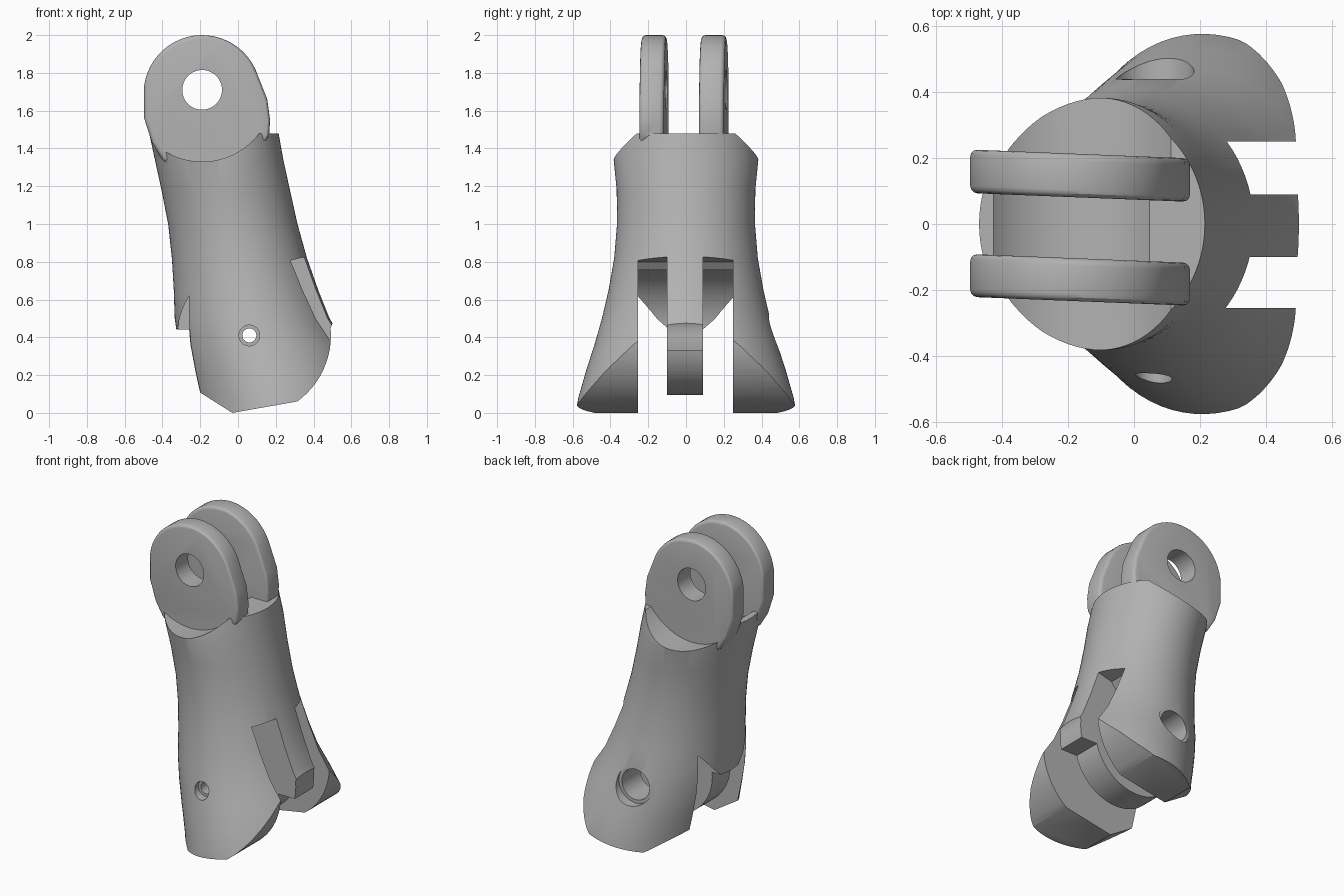
import bpy, bmesh, math

cube = bpy.data.objects.get("Cube")
if cube:
    bpy.data.objects.remove(cube, do_unlink=True)

grey = bpy.data.materials.new("neutral grey")
grey.use_nodes = True
colour = (0.45, 0.45, 0.45, 1)
grey.diffuse_color = colour
grey.node_tree.nodes["Principled BSDF"].inputs["Base Color"].default_value = colour

LOW = (0.06, 0.41)     # lower pin axis (x, z)
TOP = (-0.19, 1.71)    # upper pin axis (x, z)
SKEW = -0.04           # slight turn of the upper fork


def make(name, bm):
    bmesh.ops.recalc_face_normals(bm, faces=bm.faces)
    mesh = bpy.data.meshes.new(name)
    bm.to_mesh(mesh)
    bm.free()
    mesh.materials.append(grey)
    obj = bpy.data.objects.new(name, mesh)
    bpy.context.collection.objects.link(obj)
    return obj


def plate(name, outline, y0, y1, skew=0):
    """Extrude an x-z outline along y, optionally skewed in plan."""
    bm = bmesh.new()
    face = bm.faces.new([bm.verts.new((x, y0 + skew * (x + 0.15), z)) for x, z in outline])
    new = bmesh.ops.extrude_face_region(bm, geom=[face])["geom"]
    bmesh.ops.translate(bm, vec=(0, y1 - y0, 0),
                        verts=[v for v in new if isinstance(v, bmesh.types.BMVert)])
    return make(name, bm)


def arc(centre, r, a0, a1, n):
    angles = [math.radians(a0 + (a1 - a0) * i / n) for i in range(n + 1)]
    return [(centre[0] + r * math.cos(a), centre[1] + r * math.sin(a)) for a in angles]


def rod(name, centre, r, y0, y1, n=64, skew=0):
    return plate(name, arc(centre, r, 0, 360, n)[:-1], y0, y1, skew)


def apply(obj, mod):
    bpy.context.view_layer.objects.active = obj
    bpy.ops.object.modifier_apply(modifier=mod.name)


def combine(obj, other, operation):
    mod = obj.modifiers.new("combine", "BOOLEAN")
    mod.operation = operation
    mod.solver = "EXACT"
    mod.object = other
    apply(obj, mod)
    bpy.data.objects.remove(other, do_unlink=True)


# Flaring elliptical body: z, rear x, front x, half width
sections = [
    (-0.03, -0.22, 0.67, 0.59), (0.08, -0.24, 0.67, 0.57),
    (0.22, -0.28, 0.635, 0.53), (0.36, -0.315, 0.57, 0.485),
    (0.50, -0.335, 0.485, 0.445), (0.65, -0.34, 0.425, 0.41),
    (0.82, -0.35, 0.365, 0.38), (1.0, -0.37, 0.315, 0.365),
    (1.18, -0.405, 0.275, 0.367), (1.34, -0.44, 0.24, 0.383),
    (1.48, -0.47, 0.215, 0.365)]
bm = bmesh.new()
rings = []
SIDES = 80
for z, x0, x1, half in sections:
    ring = []
    for i in range(SIDES):
        a = math.tau * i / SIDES
        ring.append(bm.verts.new(((x0 + x1) / 2 + (x1 - x0) / 2 * math.cos(a),
                                  half * math.sin(a), z)))
    rings.append(ring)
for a, b in zip(rings, rings[1:]):
    for i in range(SIDES):
        j = (i + 1) % SIDES
        bm.faces.new((a[i], a[j], b[j], b[i]))
bm.faces.new(rings[0])
bm.faces.new(rings[-1])
body = make("finger_segment", bm)

# Rounded and flattened lower end
lower = [(-0.8, 2.2), (1, 2.2), (1, 0.55), (0.52, 0.53)]
lower += arc(LOW, 0.432, 5, -54, 12)
lower += [(-0.03, 0), (-0.22, 0.12), (-0.262, 0.36), (-0.268, 0.44), (-0.8, 0.44)]
combine(body, plate("lower_outline", lower, -1, 1), "INTERSECT")

# Open the bay under a central round knuckle and its front stop
under = [(-1, 0.44)] + arc(LOW, 0.315, 174.5, 345.3, 40) + [(1, 0.33), (1, -1), (-1, -1)]
combine(body, plate("bay_floor", under, -0.255, 0.25), "DIFFERENCE")

# Slots between the knuckle and the outer ears
slot = [(0.25, 0.8), (0.37, 0.83), (0.9, 0.83), (0.9, -0.2), (0.1, -0.2), (0.1, 0.6)]
for y0, y1 in ((-0.255, -0.1), (0.09, 0.25)):
    combine(body, rod("bay", LOW, 0.38, y0, y1, 96), "DIFFERENCE")
    combine(body, plate("slot", slot, y0, y1), "DIFFERENCE")

# Shoulders beside the upper lugs and the gap floor between them
for y0, y1 in ((-1, -0.225), (0.2, 1)):
    combine(body, rod("shoulder", TOP, 0.38, y0, y1, 96, SKEW), "DIFFERENCE")
combine(body, rod("gap", TOP, 0.33, -0.115, 0.09, 64, SKEW), "DIFFERENCE")

# Pair of rounded upper lugs, rooted in the body
lug = [(0.08, 1.33), (0.165, 1.47), (0.17, 1.55), (0.155, 1.66)]
lug += arc((-0.19, 1.69), 0.31, 24, 172, 22)
lug += [(-0.497, 1.56), (-0.455, 1.43), (-0.4, 1.34), (-0.3, 1.27)]
for y0, y1 in ((-0.235, -0.105), (0.08, 0.212)):
    part = plate("upper_lug", lug, y0, y1, SKEW)
    bevel = part.modifiers.new("round", "BEVEL")
    bevel.width = 0.022
    bevel.segments = 3
    bevel.limit_method = "ANGLE"
    bevel.angle_limit = math.radians(50)
    apply(part, bevel)
    combine(body, part, "UNION")

# Pin holes: upper bore, narrow and wide lower bores with counterbores
for centre, r, y0, y1 in ((TOP, 0.105, -1, 1),
                          (LOW, 0.037, -1, 0.2), (LOW, 0.055, -1, -0.42),
                          (LOW, 0.1, 0.15, 1), (LOW, 0.122, 0.44, 1)):
    combine(body, rod("bore", centre, r, y0, y1, 48), "DIFFERENCE")

bpy.ops.object.select_all(action="DESELECT")
body.select_set(True)
bpy.context.view_layer.objects.active = body
bpy.ops.object.shade_smooth_by_angle(angle=math.radians(30))
